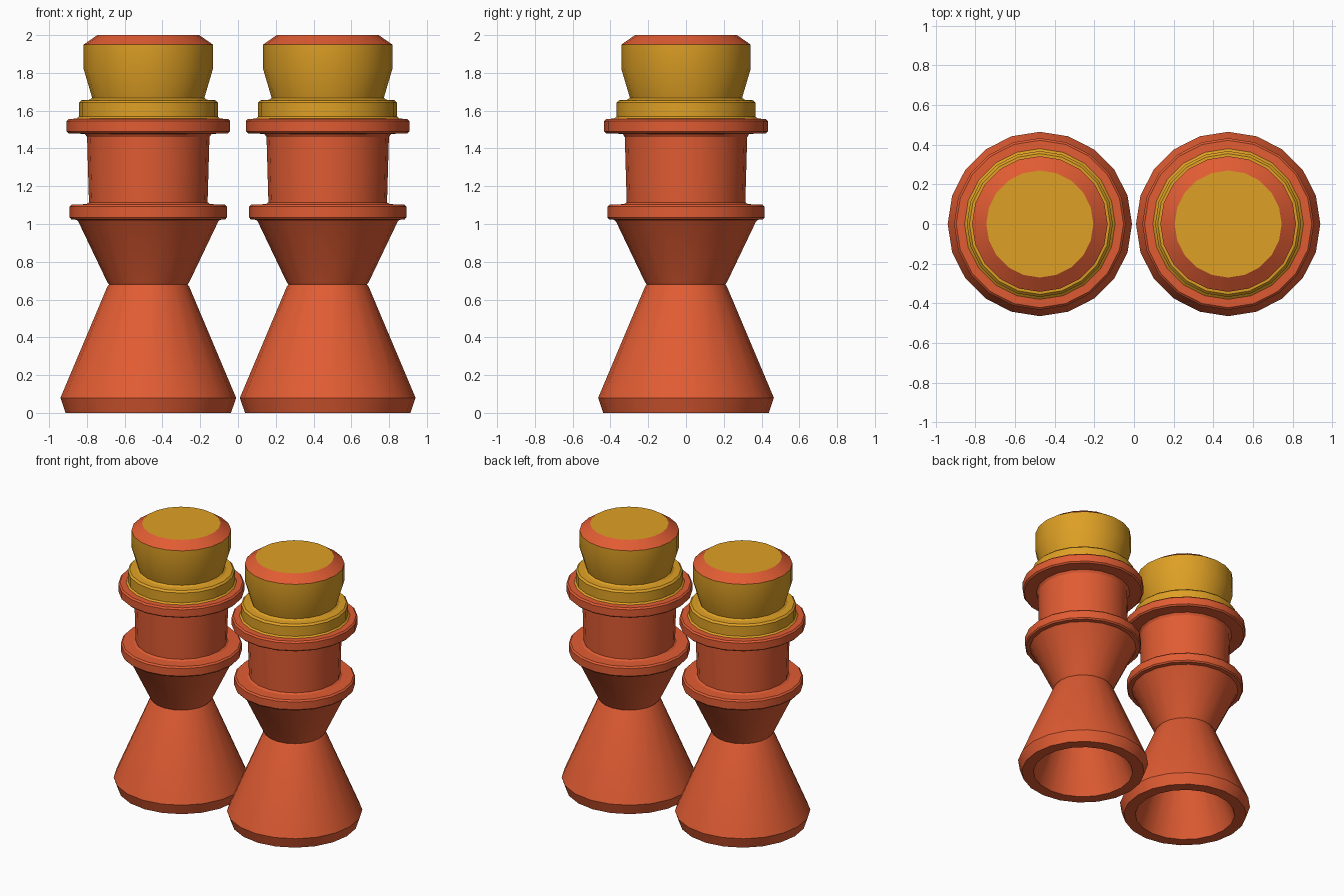
import bpy, bmesh, math

if "Cube" in bpy.data.objects:
    bpy.data.objects.remove(bpy.data.objects["Cube"])

SIDES = 20
SPACING = 0.475  # distance of each piece from the centre


def material(name, rgb):
    m = bpy.data.materials.new(name)
    m.diffuse_color = (*rgb, 1.0)
    m.use_nodes = True
    m.node_tree.nodes["Principled BSDF"].inputs["Base Color"].default_value = m.diffuse_color
    return m


RED = material("orange_red", (0.75, 0.107, 0.033))
GOLD = material("gold", (0.73, 0.35, 0.018))


def lathe(name, profile, x, mats, cap_start=False, cap_end=False, rule=None):
    """Spin (radius, z) points, listed from bottom to top, around z."""
    bm = bmesh.new()
    rings = []
    for r, z in profile:
        rings.append([bm.verts.new((r * math.cos(2 * math.pi * i / SIDES),
                                    r * math.sin(2 * math.pi * i / SIDES), z))
                      for i in range(SIDES)])
    for a, b in zip(rings, rings[1:]):
        for i in range(SIDES):
            j = (i + 1) % SIDES
            bm.faces.new((a[i], a[j], b[j], b[i]))
    if cap_start:
        bm.faces.new(rings[0][::-1])
    if cap_end:
        bm.faces.new(rings[-1])
    if rule:
        for f in bm.faces:
            f.material_index = rule(f.calc_center_median().z)
    mesh = bpy.data.meshes.new(name)
    bm.to_mesh(mesh)
    bm.free()
    for m in mats:
        mesh.materials.append(m)
    ob = bpy.data.objects.new(name, mesh)
    ob.location.x = x
    bpy.context.collection.objects.link(ob)
    bpy.ops.object.select_all(action='DESELECT')
    ob.select_set(True)
    bpy.context.view_layer.objects.active = ob
    bpy.ops.object.shade_smooth_by_angle(angle=math.radians(30))
    return ob


# hollow flared foot: inner ceiling, inner wall, rim, outer cone
FOOT = [(0.14, 0.62), (0.355, 0.0), (0.438, 0.0), (0.465, 0.08),
        (0.217, 0.668), (0.208, 0.68)]
# upper funnel with lower ring
FUNNEL = [(0.208, 0.68), (0.217, 0.692), (0.370, 1.012), (0.380, 1.022),
          (0.408, 1.025), (0.416, 1.035), (0.416, 1.092), (0.405, 1.103),
          (0.328, 1.105), (0.314, 1.115)]
# neck with upper ring
NECK = [(0.314, 1.115), (0.324, 1.46), (0.335, 1.477), (0.422, 1.48),
        (0.433, 1.49), (0.433, 1.545), (0.422, 1.556), (0.380, 1.558)]
# gold collar
COLLAR = [(0.380, 1.558), (0.368, 1.568), (0.368, 1.642), (0.355, 1.655),
          (0.310, 1.658), (0.297, 1.668)]
# gold head with red chamfer and gold top
HEAD = [(0.297, 1.668), (0.342, 1.82), (0.342, 1.95), (0.27, 2.0)]

for side, x in (("left", -SPACING), ("right", SPACING)):
    lathe(side + "_foot", FOOT, x, [RED], cap_start=True)
    lathe(side + "_funnel", FUNNEL, x, [RED])
    lathe(side + "_neck", NECK, x, [RED])
    lathe(side + "_collar", COLLAR, x, [GOLD])
    lathe(side + "_head", HEAD, x, [GOLD, RED], cap_end=True,
          rule=lambda z: 1 if 1.95 < z < 1.99 else 0)
